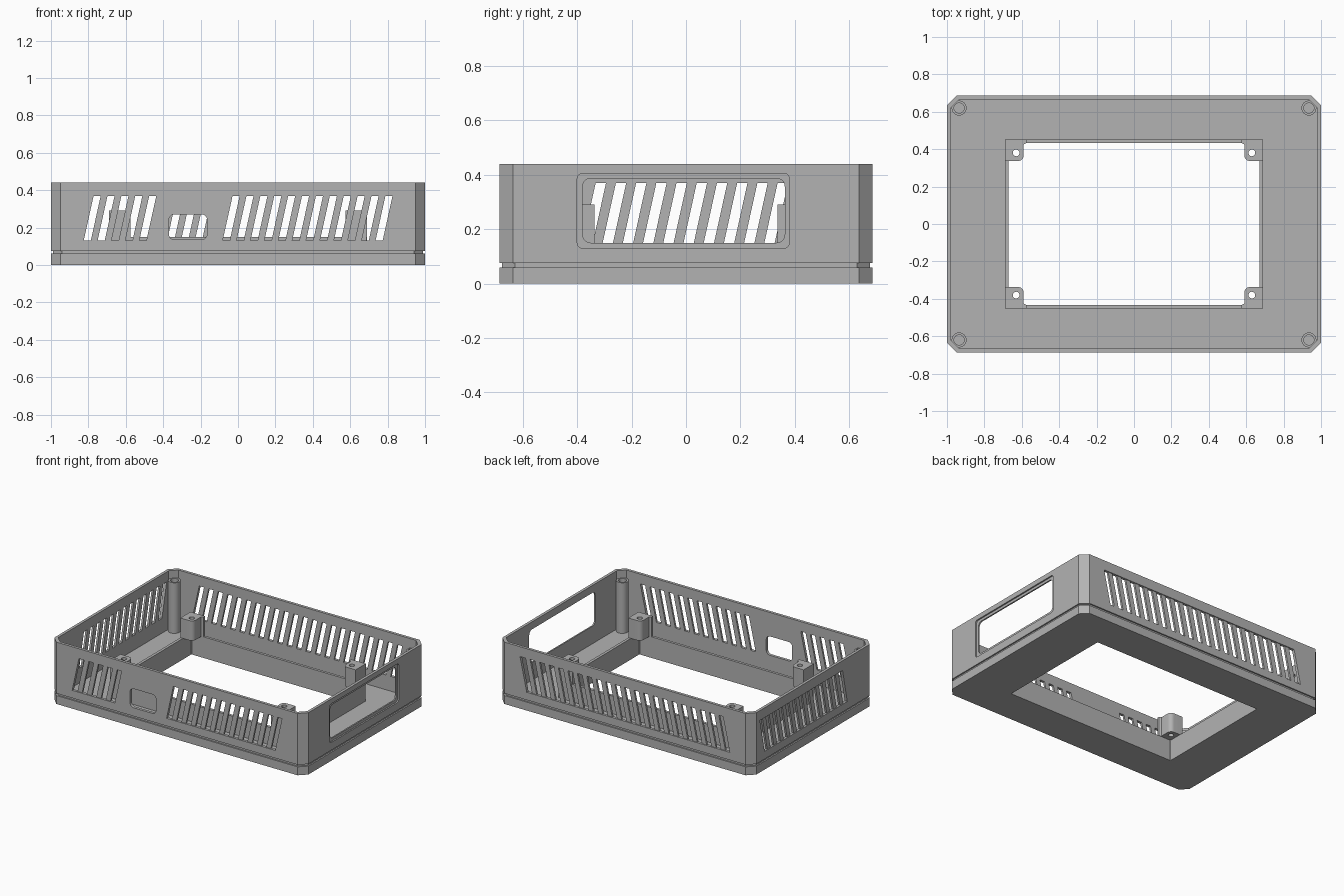
import bpy, bmesh, math

cube = bpy.data.objects.get("Cube")
if cube:
    bpy.data.objects.remove(cube)

grey = bpy.data.materials.new("plain grey")
grey.use_nodes = True
grey.diffuse_color = (0.45, 0.45, 0.45, 1)
grey.node_tree.nodes["Principled BSDF"].inputs["Base Color"].default_value = grey.diffuse_color


def finish(name, bm):
    bmesh.ops.recalc_face_normals(bm, faces=bm.faces)
    mesh = bpy.data.meshes.new(name)
    bm.to_mesh(mesh)
    bm.free()
    mesh.materials.append(grey)
    obj = bpy.data.objects.new(name, mesh)
    bpy.context.collection.objects.link(obj)
    return obj


def bridge(bm, loops, closed):
    """Join equal rings of points by quads; cap the ends unless closed."""
    rings = [[bm.verts.new(p) for p in loop] for loop in loops]
    n = len(rings[0])
    for a, b in zip(rings, rings[1:] + (rings[:1] if closed else [])):
        for i in range(n):
            j = (i + 1) % n
            bm.faces.new((a[i], a[j], b[j], b[i]))
    if not closed:
        bm.faces.new(rings[0])
        bm.faces.new(rings[-1])


def prism(bm, outline, axis, lo, hi):
    """Extrude a flat outline along an axis."""
    place = {"x": lambda u, v, w: (w, u, v),
             "y": lambda u, v, w: (u, w, v),
             "z": lambda u, v, w: (u, v, w)}[axis]
    bridge(bm, [[place(u, v, w) for u, v in outline] for w in (lo, hi)], False)


def round_rect(u0, u1, v0, v1, r, steps=5):
    pts = []
    for k, (u, v) in enumerate([(u1 - r, v1 - r), (u0 + r, v1 - r), (u0 + r, v0 + r), (u1 - r, v0 + r)]):
        for s in range(steps + 1):
            a = math.pi / 2 * (k + s / steps)
            pts.append((u + r * math.cos(a), v + r * math.sin(a)))
    return pts


def circle(x, y, r, n=24):
    return [(x + r * math.cos(math.tau * i / n), y + r * math.sin(math.tau * i / n)) for i in range(n)]


def cut(obj, bm):
    """Subtract the bmesh from the object and bake the result."""
    cutter = finish("cutter", bm)
    cutter.hide_render = True
    mod = obj.modifiers.new("cut", "BOOLEAN")
    mod.operation, mod.solver, mod.object = "DIFFERENCE", "EXACT", cutter
    bpy.context.view_layer.update()
    baked = bpy.data.meshes.new_from_object(obj.evaluated_get(bpy.context.evaluated_depsgraph_get()))
    obj.modifiers.clear()
    obj.data = baked
    bpy.data.objects.remove(cutter)


def octagon(hx, hy, c, z):
    return [(hx, hy - c, z), (hx - c, hy, z), (c - hx, hy, z), (-hx, hy - c, z),
            (-hx, c - hy, z), (c - hx, -hy, z), (hx - c, -hy, z), (hx, c - hy, z)]


# Tray: outer wall with groove, thin floor, raised rim around the opening
HX, HY, TOP, FLOOR, RIM = 1.0, 0.686, 0.44, 0.025, 0.15
section = [(HX, HY, 0.05, 0), (HX, HY, 0.05, 0.06), (HX - 0.01, HY - 0.01, 0.048, 0.06),
           (HX - 0.01, HY - 0.01, 0.048, 0.075), (HX, HY, 0.05, 0.075), (HX, HY, 0.05, TOP),
           (HX - 0.02, HY - 0.02, 0.045, TOP), (HX - 0.02, HY - 0.02, 0.045, FLOOR),
           (0.69, 0.452, 0.003, FLOOR), (0.69, 0.452, 0.003, RIM),
           (0.67, 0.433, 0.003, RIM), (0.67, 0.433, 0.003, 0)]
bm = bmesh.new()
bridge(bm, [octagon(*s) for s in section], True)
tray = finish("tray", bm)

# Slanted vent slots, each group sitting in a shallow recess
PITCH, WIDTH, SLANT, LOW, HIGH = 0.0743, 0.038, 0.053, 0.13, 0.37


def slanted(u, width):
    return [(u, LOW), (u + width, LOW), (u + width + SLANT, HIGH), (u + SLANT, HIGH)]


groups = [("y", -HY, -0.825, range(5)), ("y", -HY, -0.825, range(10, 22)),
          ("y", HY, -0.825, range(22)), ("x", -HX, -0.385, range(13))]
slots, recesses = bmesh.new(), bmesh.new()
for axis, wall, start, ids in groups:
    for k in ids:
        prism(slots, slanted(start + PITCH * k, WIDTH), axis, wall - 0.04, wall + 0.04)
    span = PITCH * (len(ids) - 1) + WIDTH
    prism(recesses, slanted(start + PITCH * ids[0], span), axis, wall - 0.006, wall + 0.006)

# Port on the front and large window on the left end
prism(slots, round_rect(-0.37, -0.165, 0.135, 0.27, 0.03), "y", -HY - 0.04, -HY + 0.04)
prism(slots, round_rect(-0.38, 0.363, 0.15, 0.387, 0.03), "x", HX - 0.04, HX + 0.04)
prism(recesses, round_rect(-0.4, 0.38, 0.13, 0.405, 0.02), "x", HX - 0.01, HX + 0.01)
cut(tray, recesses)
cut(tray, slots)

for sx, side in ((1, "left"), (-1, "right")):
    for sy, end in ((-1, "front"), (1, "back")):
        # Corner screw post with a blind hole
        x, y = sx * 0.935, sy * 0.62
        bm = bmesh.new()
        bridge(bm, [[(*p, z) for p in circle(x, y, r)] for r, z in
                    ((0.04, FLOOR - 0.005), (0.04, 0.385), (0.027, 0.385), (0.027, 0.1))], False)
        finish(f"{end}_{side}_post", bm)

        # Board standoff on the rim, rounded inner corner, wings, through hole
        arc = [(0.62 - 0.03 * math.sin(a), 0.367 - 0.03 * math.cos(a))
               for a in (math.pi / 2 * i / 6 for i in range(7))]
        outline = [(0.69, 0.452), (0.69, 0.337)] + arc + [(0.59, 0.425), (0.575, 0.433), (0.575, 0.452)]
        bm = bmesh.new()
        prism(bm, [(sx * u, sy * v) for u, v in outline], "z", RIM, 0.29)
        standoff = finish(f"{end}_{side}_standoff", bm)
        bm = bmesh.new()
        prism(bm, circle(sx * 0.63, sy * 0.38, 0.018), "z", RIM - 0.05, 0.35)
        cut(standoff, bm)

# Crisp edges with smooth rounded parts
for obj in bpy.context.collection.objects:
    if obj.type == "MESH" and obj.data.materials and obj.data.materials[0] == grey:
        obj.select_set(True)
        bpy.context.view_layer.objects.active = obj
bpy.ops.object.shade_smooth_by_angle(angle=math.radians(30))
